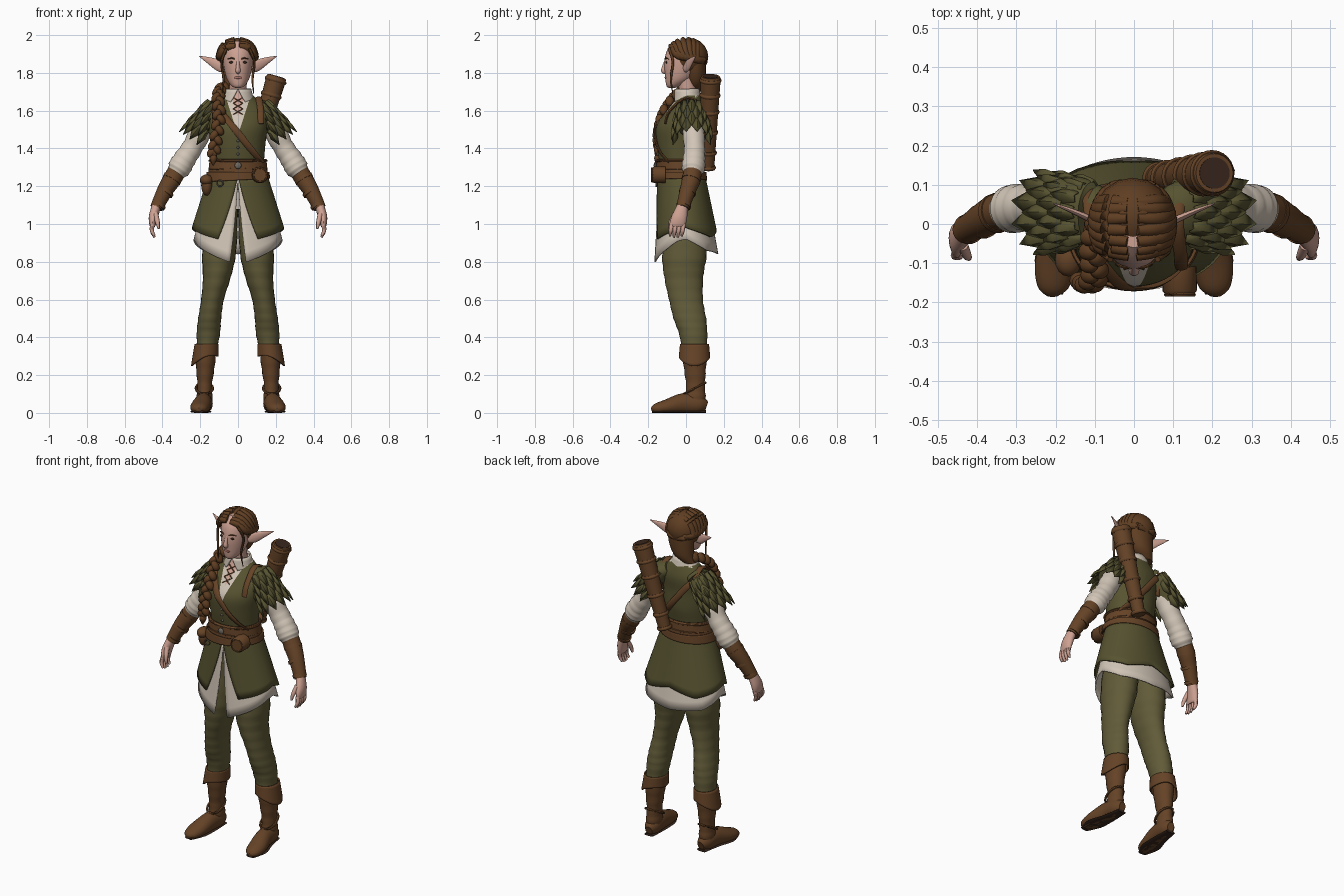
import bpy, bmesh, math
from math import sin, cos, pi, sqrt
from mathutils import Vector, Matrix

if "Cube" in bpy.data.objects:
    bpy.data.objects.remove(bpy.data.objects["Cube"])


def material(name, r, g, b):
    m = bpy.data.materials.new(name)
    m.use_nodes = True
    m.diffuse_color = (r, g, b, 1)
    m.node_tree.nodes["Principled BSDF"].inputs["Base Color"].default_value = (r, g, b, 1)
    return m


TUNIC = material("olive tunic", .095, .085, .03)
LEGGING = material("olive leggings", .12, .105, .04)
LEATHER = material("brown leather", .13, .056, .02)
HAIR = material("brown hair", .115, .048, .016)
SKIN = material("skin", .62, .36, .29)
LINEN = material("linen", .64, .56, .47)
LIP = material("lips", .42, .16, .13)
DARK = material("dark brown", .04, .02, .012)
METAL = material("dull metal", .16, .14, .11)
SIDES = (("left", 1), ("right", -1))
made = []


def finish(name, bm, *mats):
    bmesh.ops.recalc_face_normals(bm, faces=bm.faces[:])
    mesh = bpy.data.meshes.new(name)
    bm.to_mesh(mesh)
    bm.free()
    for m in mats:
        mesh.materials.append(m)
    ob = bpy.data.objects.new(name, mesh)
    bpy.context.collection.objects.link(ob)
    made.append(ob)
    return ob


def thicken(ob, amount):
    mod = ob.modifiers.new("thickness", "SOLIDIFY")
    mod.thickness, mod.offset = amount, 0
    return ob


def interp(table, v):
    for (a, fa), (b, fb) in zip(table, table[1:]):
        if v <= b:
            return fa + (fb - fa) * max(0, (v - a) / (b - a))
    return table[-1][1]


def smooth_path(pts, sub):
    """Catmull-Rom through points of any dimension."""
    out = []
    for i in range(len(pts) - 1):
        a, b, c, d = (pts[max(0, min(len(pts) - 1, i + k))] for k in (-1, 0, 1, 2))
        for j in range(sub):
            t = j / sub
            out.append([(2*q + (r-p)*t + (2*p-5*q+4*r-s)*t*t + (3*q-p-3*r+s)*t**3) / 2
                        for p, q, r, s in zip(a, b, c, d)])
    return out + [list(pts[-1])]


def tube_mesh(pts, n=16, sub=4, flat=False, folds=0, bm=None):
    """Sweep of ellipses; each point is x, y, z, radius and optional second radius."""
    bm = bm or bmesh.new()
    path = smooth_path(pts, sub)
    rings = []
    for i, p in enumerate(path):
        t = Vector(path[min(i + 1, len(path) - 1)][:3]) - Vector(path[max(i - 1, 0)][:3])
        t = Vector((0, 0, 1)) if flat else t.normalized()
        ref = Vector((0, 0, 1)) if abs(t.x) > .8 else Vector((1, 0, 0))
        u = (ref - t * ref.dot(t)).normalized()
        v = t.cross(u)
        f = 1 + folds * sin(i * 1.9)
        ring = []
        for k in range(n):
            a = 2 * pi * k / n
            co = Vector(p[:3]) + u * cos(a) * p[3] * f + v * sin(a) * p[-1] * f
            co.z = max(0, co.z)
            ring.append(bm.verts.new(co))
        rings.append(ring)
    for r, q in zip(rings, rings[1:]):
        for k in range(n):
            bm.faces.new((r[k], r[(k+1) % n], q[(k+1) % n], q[k]))
    bm.faces.new(rings[0])
    bm.faces.new(rings[-1])
    return bm


def tube(name, mat, pts, **kw):
    return finish(name, tube_mesh(pts, **kw), mat)


def flip(s, pts):
    return [(s * p[0], *p[1:]) for p in pts]


def blob(name, mat, loc, scale, rot=0, bm=None):
    target = bm or bmesh.new()
    m = Matrix.Translation(loc) @ Matrix.Rotation(rot, 4, 'Y') @ Matrix.Diagonal((*scale, 1))
    bmesh.ops.create_uvsphere(target, u_segments=16, v_segments=10, radius=1, matrix=m)
    return None if bm else finish(name, target, mat)


def flare(name, mat, top, bottom, hem, gap=0, n=64, rows=8):
    """Open cloth ring; hem gives its height by angle from the front, gap opens the front."""
    bm = bmesh.new()
    grid = []
    for j in range(rows + 1):
        row = []
        for i in range(n + 1):
            g = gap * j / rows
            a = g + (2 * pi - 2 * g) * i / n
            z = top[2] + (hem(a) - top[2]) * j / rows
            f = (top[2] - z) / (top[2] - bottom[2])
            x, y, _, rx, ry = (p + (q - p) * f for p, q in zip(top, bottom))
            row.append(bm.verts.new((x + rx * sin(a), y - ry * cos(a), z)))
        grid.append(row)
    for r, q in zip(grid, grid[1:]):
        for i in range(n):
            bm.faces.new((r[i], r[i+1], q[i+1], q[i]))
    bmesh.ops.remove_doubles(bm, verts=bm.verts[:], dist=.0002)
    return thicken(finish(name, bm, mat), .008)


def folded(table):
    return lambda a: interp(table, min(a, 2 * pi - a))


# Torso with a V neck cut into the vest
TORSO = [(0, -.02, 1.18, .155, .115), (0, -.03, 1.3, .138, .108), (0, -.03, 1.42, .145, .125),
         (0, -.03, 1.52, .156, .125), (0, 0, 1.6, .15, .1), (0, .015, 1.66, .1, .07),
         (0, .015, 1.7, .058, .052)]


def chest(x, z, side, lift=.008):
    cy, rx, ry = (interp([(p[2], p[k]) for p in TORSO], z) for k in (1, 3, 4))
    return cy + side * (ry * sqrt(max(.05, 1 - (x / rx) ** 2)) + lift)


bm = tube_mesh(TORSO, n=48, sub=5, flat=True)
SLOPE, V_LINEN, V_SKIN = .32, 1.47, 1.57
for base in (V_LINEN, V_SKIN):
    for s in (1, -1):
        bmesh.ops.bisect_plane(bm, geom=bm.verts[:] + bm.edges[:] + bm.faces[:],
                               plane_co=(0, 0, base), plane_no=(s, 0, -SLOPE))
for f in bm.faces:
    c = f.calc_center_median()
    if c.y < 0 and abs(c.x) < (c.z - V_SKIN) * SLOPE:
        f.material_index = 2
    elif c.z > 1.675 or (c.y < 0 and abs(c.x) < (c.z - V_LINEN) * SLOPE):
        f.material_index = 1
finish("vest", bm, TUNIC, LINEN, SKIN)
flare("shirt_collar", LINEN, (0, .005, 1.715, .066, .06), (0, .01, 1.64, .085, .075),
      lambda a: 1.64, gap=.5, rows=4)
for k in range(3):
    z = 1.58 + .03 * k
    for s in (1, -1):
        tube("neck_lace", LEATHER, [(s*x, chest(x, h, -1, .003), h, .003)
                                    for x, h in ((-.025, z), (0, z + .015), (.025, z + .03))], n=6)
for k in range(3):
    blob("vest_button", METAL, (0, chest(0, 1.37 + .035 * k, -1, .001), 1.37 + .035 * k), (.007,) * 3)

# Skirts
flare("tunic_skirt", TUNIC, (0, -.025, 1.26, .152, .122), (0, 0, .95, .25, .162),
      folded([(0, .92), (.42, .92), (1.5, .985), (2.5, .93), (3.15, .97)]), gap=.42)
flare("linen_underskirt", LINEN, (0, -.02, 1.24, .14, .115), (0, 0, .88, .242, .16),
      folded([(0, .79), (.2, .8), (1.3, .91), (1.6, .92), (2.3, .86), (3.15, .84)]), gap=.16)

# Waist leather, belt and pouches
flare("waist_band", LEATHER, (0, -.03, 1.345, .146, .12), (0, -.03, 1.25, .156, .126), lambda a: 1.25)
flare("belt", LEATHER, (0, -.03, 1.275, .162, .134), (0, -.03, 1.23, .168, .138),
      lambda a: 1.232 + .008 * sin(a))
for z in (1.29, 1.335):
    tube("band_rim", LEATHER, [(.151 * sin(k * pi / 12), -.03 - .126 * cos(k * pi / 12), z, .006)
                               for k in range(25)], n=6, sub=1)
blob("buckle", METAL, (0, -.163, 1.31), (.018, .008, .018))
tube("round_pouch", LEATHER, [(.115, -.11, 1.26, .044), (.117, -.17, 1.26, .044), (.117, -.182, 1.26, .034)],
     n=24, sub=1)
tube("pouch_ring", LEATHER, [(.117 + .036 * cos(k * pi / 8), -.18, 1.26 + .036 * sin(k * pi / 8), .005)
                             for k in range(17)], n=6, sub=1)
blob("side_pouch", LEATHER, (-.165, -.085, 1.205), (.03, .04, .055))
blob("side_pouch_flap", LEATHER, (-.167, -.09, 1.232), (.035, .044, .03))
tube("belt_ring", METAL, [(-.095 + .016 * cos(k * pi / 6), -.158, 1.215 + .016 * sin(k * pi / 6), .004)
                          for k in range(13)], n=6, sub=1)

# Straps
for label, side in (("front", -1), ("back", 1)):
    ends = [(-.115 + .24 * k / 8, 1.625 - .3 * k / 8) for k in range(9)]
    tube("baldric_" + label, LEATHER, [(x, chest(x, z, side), z, .018, .007) for x, z in ends], n=10, sub=2)
for label, s in SIDES:
    tube(label + "_shoulder_strap", LEATHER, flip(s, [(.12, chest(.12, 1.53, -1), 1.53, .017, .007),
         (.12, -.085, 1.6, .017, .007), (.11, .01, 1.668, .017, .007),
         (.12, .095, 1.6, .017, .007), (.12, chest(.12, 1.5, 1), 1.5, .017, .007)]), n=10)

# Quiver on the back
foot, top = Vector((.06, .115, 1.29)), Vector((.205, .13, 1.78))
at = lambda f, r: (*foot.lerp(top, f), r)
tube("quiver", LEATHER, [at(0, .034), at(.3, .04), at(.7, .048), at(.97, .053), at(1, .045)], n=24)
for f in (.02, .18, .4, .62, .8, .96):
    r = .038 + .017 * f
    tube("quiver_wrap", LEATHER, [at(f - .02, r), at(f, r + .005), at(f + .02, r)], n=24)
tube("quiver_top", DARK, [at(.99, .04), at(1.006, .04)], n=24, sub=1)

# Limbs
for label, s in SIDES:
    part = lambda name, mat, pts, **kw: tube(label + "_" + name, mat, flip(s, pts), **kw)
    part("legging", LEGGING, [(.085, 0, 1.08, .085, .11), (.1, -.008, .85, .09, .118),
         (.112, -.012, .72, .074, .103), (.135, 0, .6, .06, .09), (.15, .02, .5, .061, .086),
         (.157, .038, .42, .062, .075), (.165, .045, .33, .052, .066)], n=24, sub=6, flat=True, folds=.018)
    part("boot_shaft", LEATHER, [(.17, .045, .36, .058, .07), (.173, .047, .25, .05, .06),
         (.176, .05, .15, .039, .05), (.177, .05, .08, .042, .054), (.178, .05, .03, .04, .05)],
         n=20, sub=5, flat=True, folds=.03)
    part("boot_foot", LEATHER, [(.174, .108, .035, .022, .026), (.177, .07, .045, .043, .048),
         (.184, -.01, .05, .046, .055), (.2, -.1, .032, .052, .04), (.207, -.16, .022, .04, .027),
         (.208, -.183, .016, .014, .01)], n=20)
    part("boot_sole", DARK, [(.175, .105, .006, .03, .008), (.184, -.01, .006, .044, .008),
         (.2, -.1, .006, .054, .008), (.207, -.178, .006, .025, .008)], n=12)
    part("ankle_strap", LEATHER, [(.178 + .045 * cos(k * pi / 8), .045 + .058 * sin(k * pi / 8),
         .13 + .03 * sin(k * pi / 8), .007) for k in range(17)], n=6, sub=1)
    flare(label + "_boot_cuff", LEATHER, (s * .166, .045, .365, .06, .073), (s * .175, .045, .26, .068, .082),
          lambda a: .285 - .025 * s * sin(a) + .012 * cos(2 * a), n=32)

    part("sleeve", LINEN, [(.13, .03, 1.6, .05), (.19, .038, 1.5, .058), (.245, .045, 1.4, .055),
         (.285, .042, 1.34, .059), (.312, .038, 1.295, .061), (.33, .034, 1.268, .046)],
         n=24, sub=5, folds=.035)
    part("bracer", LEATHER, [(.315, .038, 1.295, .048), (.35, .028, 1.235, .049), (.385, .01, 1.18, .043),
         (.432, -.018, 1.085, .034)], n=20)
    for k in range(3):
        x, y, z = .345 + .036 * k, .03 - .02 * k, 1.245 - .07 * k
        part("bracer_band", LEATHER, [(x, y, z, .051 - .006 * k), (x + .008, y - .004, z - .014, .051 - .006 * k)],
             n=20, sub=1)
    bm = tube_mesh(flip(s, [(.43, -.017, 1.1, .025, .029), (.448, -.033, 1.04, .024, .04),
                            (.452, -.045, 1, .018, .042), (.452, -.047, .985, .012, .036)]))
    for k in range(4):
        y = -.075 + .021 * k
        tube_mesh(flip(s, [(.452, y, 1, .012), (.456, y - .006, .965, .011),
                           (.442, y - .01, .925 + .008 * abs(k - 1.5), .006)]), n=8, bm=bm)
    tube_mesh(flip(s, [(.437, -.055, 1.055, .015), (.426, -.08, 1.01, .012), (.42, -.088, .975, .006)]), n=8, bm=bm)
    finish(label + "_hand", bm, SKIN)

    # Shoulder guard of layered leaves
    part("shoulder_cap", TUNIC, [(.08, .025, 1.63, .04, .06), (.12, .03, 1.6, .06, .085),
         (.17, .035, 1.55, .066, .088), (.21, .04, 1.5, .062, .075)], n=20)
    bm = bmesh.new()

    def on_arm(phi, d, r):
        return bm.verts.new((s * (.105 + .6 * d + .8 * r * cos(phi)), .03 + 1.25 * r * sin(phi),
                             1.625 - .8 * d + .6 * r * cos(phi)))
    for row in range(4):
        count = 7 + row % 2
        for k in range(count):
            phi = (k - (count - 1) / 2) * .56
            d, r, w = .005 + .043 * row, .058 + .004 * row, .3
            bl, bc, br = (on_arm(phi + o, d, r + h) for o, h in ((-.2, 0), (0, .008), (.2, 0)))
            ml, mc, mr = (on_arm(phi + o, d + .05, r + h) for o, h in ((-w, .008), (0, .018), (w, .008)))
            tip = on_arm(phi, d + .1, r + .016)
            for quad in ((bl, bc, mc, ml), (bc, br, mr, mc), (ml, mc, tip), (mc, mr, tip)):
                bm.faces.new(quad)
    thicken(finish(label + "_shoulder_leaves", bm, TUNIC), .005)

    # Ears, eyes and loose strands
    part("ear", SKIN, [(.07, -.005, 1.825, .024, .012), (.1, .008, 1.838, .03, .01),
         (.15, .03, 1.864, .019, .007), (.205, .052, 1.888, .002, .002)], n=12)
    blob(label + "_eye", DARK, (s * .034, -.104, 1.856), (.014, .005, .006))
    part("brow", HAIR, [(.016, -.112, 1.873, .003), (.035, -.107, 1.879, .004), (.055, -.092, 1.873, .002)], n=6)
    part("loose_strand", HAIR, [(.06, -.09, 1.93, .008), (.087, -.07, 1.86, .007),
         (.077, -.08, 1.77, .006), (.083, -.07, 1.69, .002)], n=8)

# Head
tube("neck", SKIN, [(0, .02, 1.62, .052), (0, .01, 1.7, .046), (0, 0, 1.79, .048)], n=20)
tube("face", SKIN, [(0, -.075, 1.72, .014, .016), (0, -.064, 1.733, .036, .04), (0, -.035, 1.775, .062, .075),
     (0, -.015, 1.85, .078, .1), (0, -.005, 1.92, .078, .095), (0, 0, 1.97, .045, .06)], n=32, flat=True)
tube("nose", SKIN, [(0, -.106, 1.865, .008), (0, -.117, 1.83, .011), (0, -.118, 1.81, .014, ), (0, -.105, 1.8, .008)], n=10)
blob("mouth", LIP, (0, -.107, 1.775), (.02, .006, .007))

# Hair: cap, swept locks, nape and braid
blob("hair_cap", HAIR, (-.003, .018, 1.885), (.1, .1, .1))
bm = bmesh.new()
for s in (1, -1):
    for k in range(7):
        dirs = ((.12 * s, -.95 + .27 * k, .75 + .05 * k), (.65 * s, -.75 + .22 * k, .62),
                (s, -.4 + .17 * k, .12 - .03 * k), (.6 * s, .75 + .03 * k, -.12), (.1 * s, 1, -.3))
        tube_mesh([(p.x * .094 - .004, p.y * .105, p.z * .1 + 1.88, r) for p, r in
                   zip([Vector(d).normalized() for d in dirs], (.013, .02, .021, .02, .012))], n=10, bm=bm)
finish("hair_locks", bm, HAIR)
tube("nape_hair", HAIR, [(0, .045, 1.88, .085, .06), (-.005, .05, 1.8, .075, .055), (-.02, .05, 1.74, .06, .048),
     (-.05, .035, 1.7, .04, .04)], n=20, flat=True)
bm = bmesh.new()
braid = smooth_path([(-.045, .05, 1.73), (-.09, 0, 1.72), (-.105, -.07, 1.67), (-.1, -.13, 1.58),
                     (-.115, -.155, 1.47), (-.128, -.145, 1.38)], 4)
for k, p in enumerate(braid):
    e = 1 if k % 2 else -1
    blob("", HAIR, (p[0] + e * .012, *p[1:]), (.021, .023, .031), rot=-e * .6, bm=bm)
finish("braid", bm, HAIR)
tube("braid_tie", LEATHER, [(-.128, -.145, 1.385, .02), (-.129, -.144, 1.362, .018)], n=12)
tube("braid_tail", HAIR, [(-.129, -.144, 1.365, .014), (-.13, -.15, 1.345, .02), (-.132, -.15, 1.31, .003)], n=10)

# Smooth shading with sharp creases
bpy.ops.object.select_all(action='DESELECT')
for ob in made:
    ob.select_set(True)
bpy.context.view_layer.objects.active = made[0]
bpy.ops.object.shade_smooth_by_angle(angle=math.radians(45))
